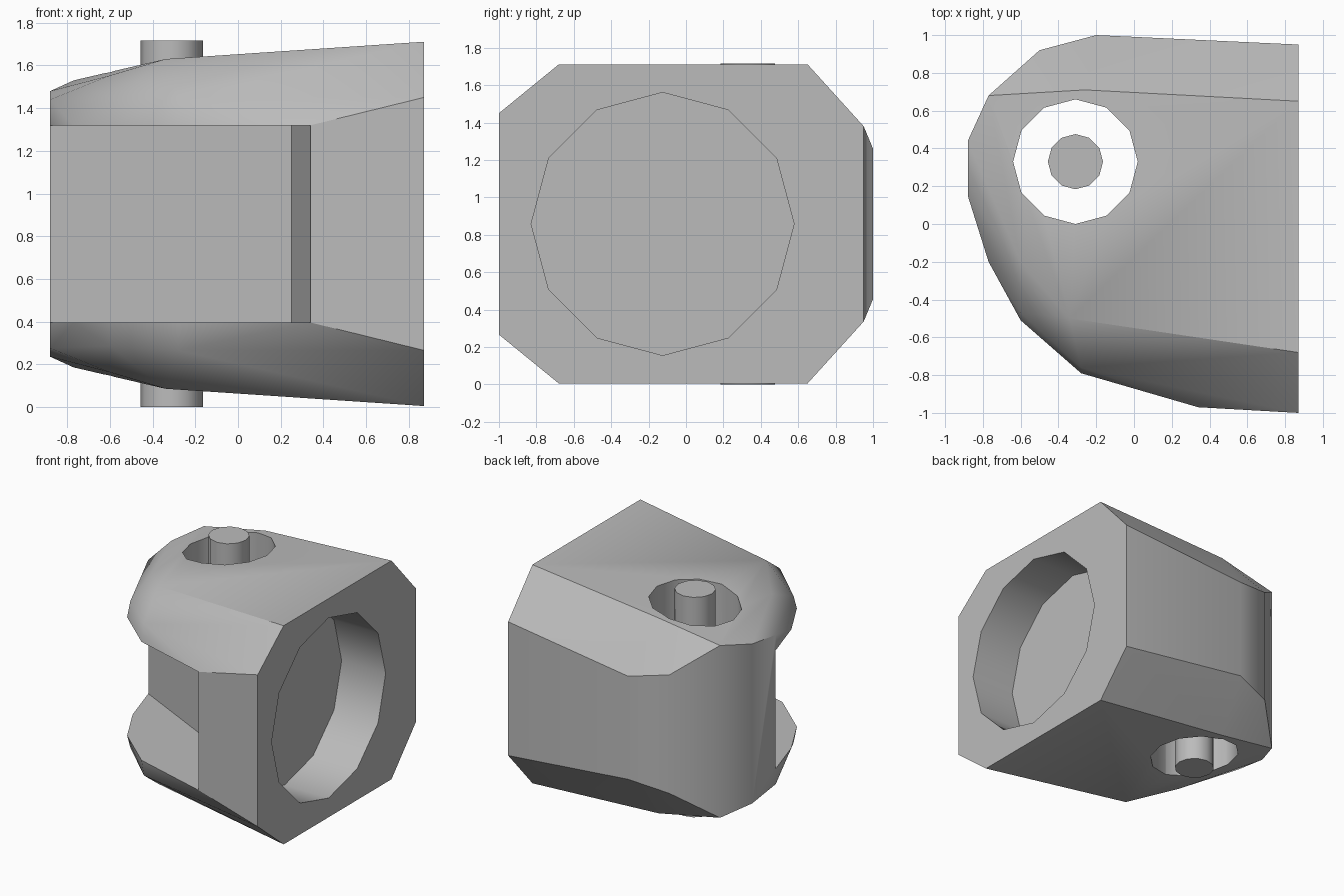
import bpy
import bmesh
from math import pi
from mathutils import Matrix, Vector

cube = bpy.data.objects.get("Cube")
if cube:
    bpy.data.objects.remove(cube, do_unlink=True)

MID = 0.858          # height of the mirror plane
PIN_XY = (-0.31, 0.33)

grey = bpy.data.materials.new("plain_grey")
grey.use_nodes = True
colour = (0.5, 0.5, 0.5, 1)
grey.diffuse_color = colour
grey.node_tree.nodes["Principled BSDF"].inputs["Base Color"].default_value = colour


def finish(name, bm):
    bmesh.ops.recalc_face_normals(bm, faces=bm.faces)
    mesh = bpy.data.meshes.new(name)
    bm.to_mesh(mesh)
    bm.free()
    mesh.materials.append(grey)
    obj = bpy.data.objects.new(name, mesh)
    bpy.context.collection.objects.link(obj)
    return obj


def cylinder(name, radius, depth, centre, along_x=False):
    bm = bmesh.new()
    turn = Matrix.Rotation(pi / 2, 4, "Y") if along_x else Matrix()
    bmesh.ops.create_cone(bm, cap_ends=True, segments=12, radius1=radius,
                          radius2=radius, depth=depth,
                          matrix=Matrix.Translation(centre) @ turn)
    return finish(name, bm)


def prism(name, outline, low, high):
    bm = bmesh.new()
    face = bm.faces.new([bm.verts.new((x, y, low)) for x, y in outline])
    made = bmesh.ops.extrude_face_region(bm, geom=[face])["geom"]
    bmesh.ops.translate(bm, vec=(0, 0, high - low),
                        verts=[v for v in made if isinstance(v, bmesh.types.BMVert)])
    return finish(name, bm)


# Faceted housing: corners of the upper half, mirrored and wrapped in a hull
corners = [
    (0.87, -0.68, 1.711), (0.87, 0.65, 1.711), (0.87, 0.95, 1.38), (0.87, -1, 1.45),
    (-0.26, 0.71, 1.62), (-0.77, 0.68, 1.53), (-0.88, 0.44, 1.48), (-0.88, 0.15, 1.44),
    (-0.6, -0.2, 1.553), (-0.34, -0.5, 1.63), (-0.28, -0.76, 1.45), (-0.6, -0.47, 1.43),
    (-0.2, 1, 1.26), (-0.5, 0.92, 1.32),
    (-0.77, -0.2, 1.32), (-0.6, -0.51, 1.32), (-0.28, -0.79, 1.32), (0.34, -0.97, 1.32),
]
bm = bmesh.new()
for x, y, z in corners:
    bm.verts.new((x, y, z))
    bm.verts.new((x, y, 2 * MID - z))
hull = bmesh.ops.convex_hull(bm, input=bm.verts)
bmesh.ops.delete(bm, geom=hull["geom_interior"], context="VERTS")
bmesh.ops.dissolve_limit(bm, angle_limit=0.01, verts=bm.verts, edges=bm.edges)
housing = finish("housing", bm)

# Cutters: front slot, vertical pin hole and round side recess
cutters = [
    prism("slot_cutter", [(-1.2, 0.309), (0.25, -0.41), (0.34, -0.97),
                          (0.35, -1.3), (-1.2, -1.3)], 0.396, 1.32),
    cylinder("pin_hole_cutter", 0.33, 3, (*PIN_XY, MID)),
    cylinder("recess_cutter", 0.703, 1, (0.99, -0.125, MID), along_x=True),
]
for cutter in cutters:
    cutter.hide_render = True
    cutter.hide_set(True)
    mod = housing.modifiers.new(cutter.name, "BOOLEAN")
    mod.operation = "DIFFERENCE"
    mod.solver = "EXACT"
    mod.object = cutter

# Bake the cuts so that shading can follow the final edges
bpy.context.view_layer.update()
graph = bpy.context.evaluated_depsgraph_get()
cut_mesh = bpy.data.meshes.new_from_object(housing.evaluated_get(graph))
housing.modifiers.clear()
housing.data = cut_mesh
for cutter in cutters:
    bpy.data.objects.remove(cutter, do_unlink=True)

# Pin standing free in the hole
pin = cylinder("pin", 0.146, 2 * MID, (*PIN_XY, MID))

# Soft shading over shallow bends, crisp elsewhere
for obj in (housing, pin):
    bpy.ops.object.select_all(action="DESELECT")
    obj.select_set(True)
    bpy.context.view_layer.objects.active = obj
    bpy.ops.object.shade_smooth_by_angle(angle=pi / 180 * 31)
